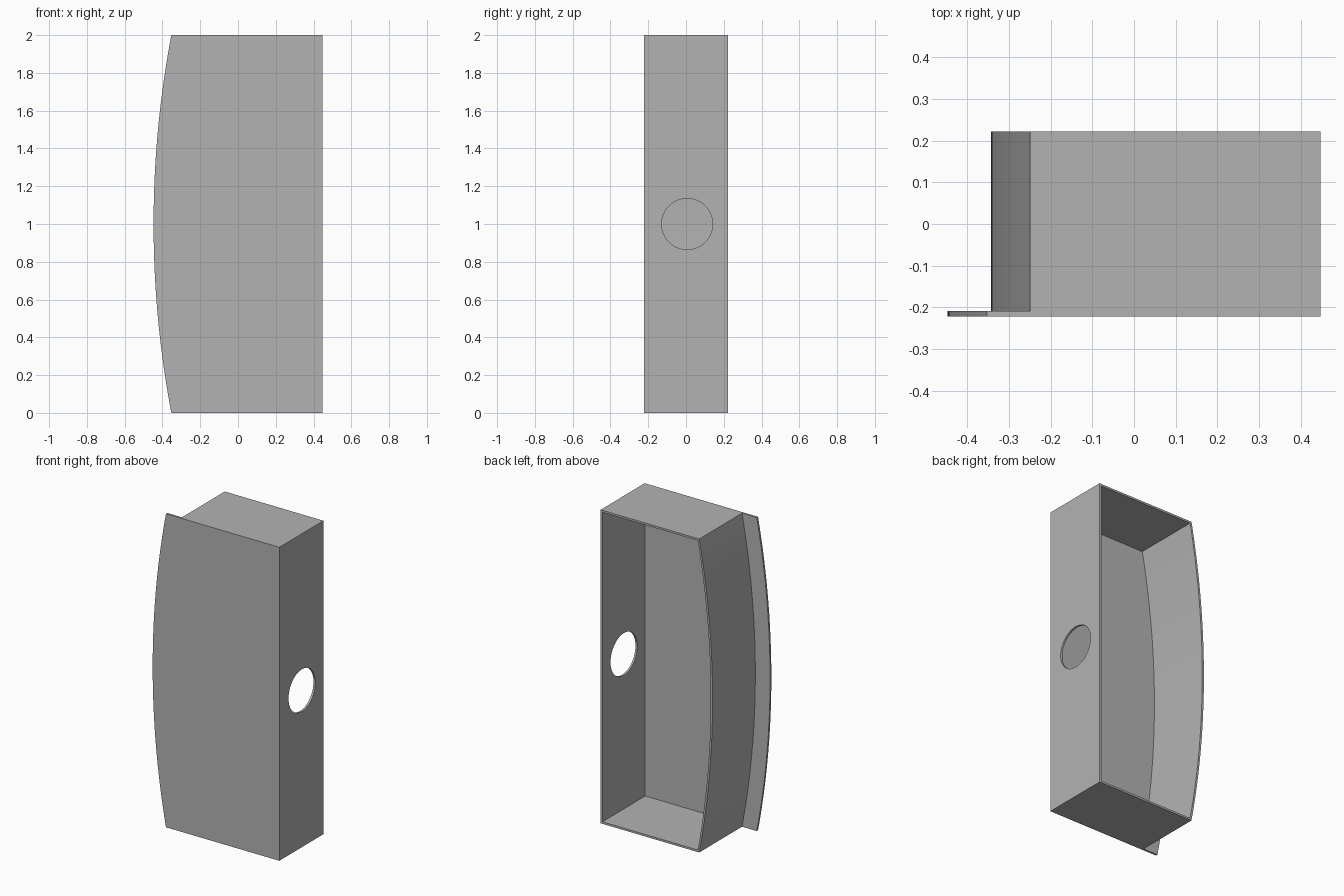
import bpy, bmesh, math

cube = bpy.data.objects.get("Cube")
if cube:
    bpy.data.objects.remove(cube, do_unlink=True)

WALL = 0.013
RIGHT, HEIGHT = 0.447, 2.0
FRONT, BACK = -0.222, 0.222
SAGITTA = 0.094
RADIUS = (1 + SAGITTA ** 2) / (2 * SAGITTA)
STEPS = 40

grey = bpy.data.materials.new("plain grey")
grey.use_nodes = True
grey.diffuse_color = (0.45, 0.45, 0.45, 1)
grey.node_tree.nodes["Principled BSDF"].inputs["Base Color"].default_value = grey.diffuse_color


def outline(peak, inset=0.0):
    """Rectangle in x and z whose left edge bows out to x = peak at mid height."""
    pts = [(RIGHT - inset, inset), (RIGHT - inset, HEIGHT - inset)]
    for i in range(STEPS + 1):
        z = HEIGHT - inset - (HEIGHT - 2 * inset) * i / STEPS
        x = peak + inset + RADIUS - math.sqrt(RADIUS ** 2 - (z - 1) ** 2)
        pts.append((x, z))
    return pts


def finish(bm, name):
    bmesh.ops.recalc_face_normals(bm, faces=bm.faces)
    mesh = bpy.data.meshes.new(name)
    bm.to_mesh(mesh)
    bm.free()
    mesh.materials.append(grey)
    obj = bpy.data.objects.new(name, mesh)
    bpy.context.collection.objects.link(obj)
    return obj


def loop(bm, pts, y):
    return [bm.verts.new((x, y, z)) for x, z in pts]


def bridge(bm, a, b):
    for i in range(len(a)):
        j = (i + 1) % len(a)
        bm.faces.new((a[i], a[j], b[j], b[i]))


# Front plate, overhanging the curved side
bm = bmesh.new()
front = loop(bm, outline(-0.447), FRONT)
rear = loop(bm, outline(-0.447), FRONT + WALL)
bm.faces.new(front)
bm.faces.new(rear)
bridge(bm, front, rear)
plate = finish(bm, "front_plate")

# Thin wall frame, open at the back
bm = bmesh.new()
loops = [loop(bm, outline(-0.343, inset), y) for inset, y in
         ((0, FRONT + WALL), (0, BACK), (WALL, BACK), (WALL, FRONT + WALL))]
for a, b in zip(loops, loops[1:] + loops[:1]):
    bridge(bm, a, b)
frame = finish(bm, "side_walls")

# Round hole through the flat side wall
bm = bmesh.new()
bmesh.ops.create_cone(bm, cap_ends=True, segments=64, radius1=0.135, radius2=0.135, depth=0.2)
cutter = finish(bm, "hole_cutter")
cutter.rotation_euler.y = math.pi / 2
cutter.location = (RIGHT, 0.006, 1)
cutter.hide_render = True

cut = frame.modifiers.new("hole", 'BOOLEAN')
cut.operation = 'DIFFERENCE'
cut.solver = 'EXACT'
cut.object = cutter
bpy.context.view_layer.objects.active = frame
bpy.ops.object.modifier_apply(modifier=cut.name)
bpy.data.objects.remove(cutter, do_unlink=True)

# Smooth curved surfaces, sharp corners
for obj in (plate, frame):
    bpy.ops.object.select_all(action='DESELECT')
    obj.select_set(True)
    bpy.context.view_layer.objects.active = obj
    bpy.ops.object.shade_smooth_by_angle(angle=math.radians(30))
